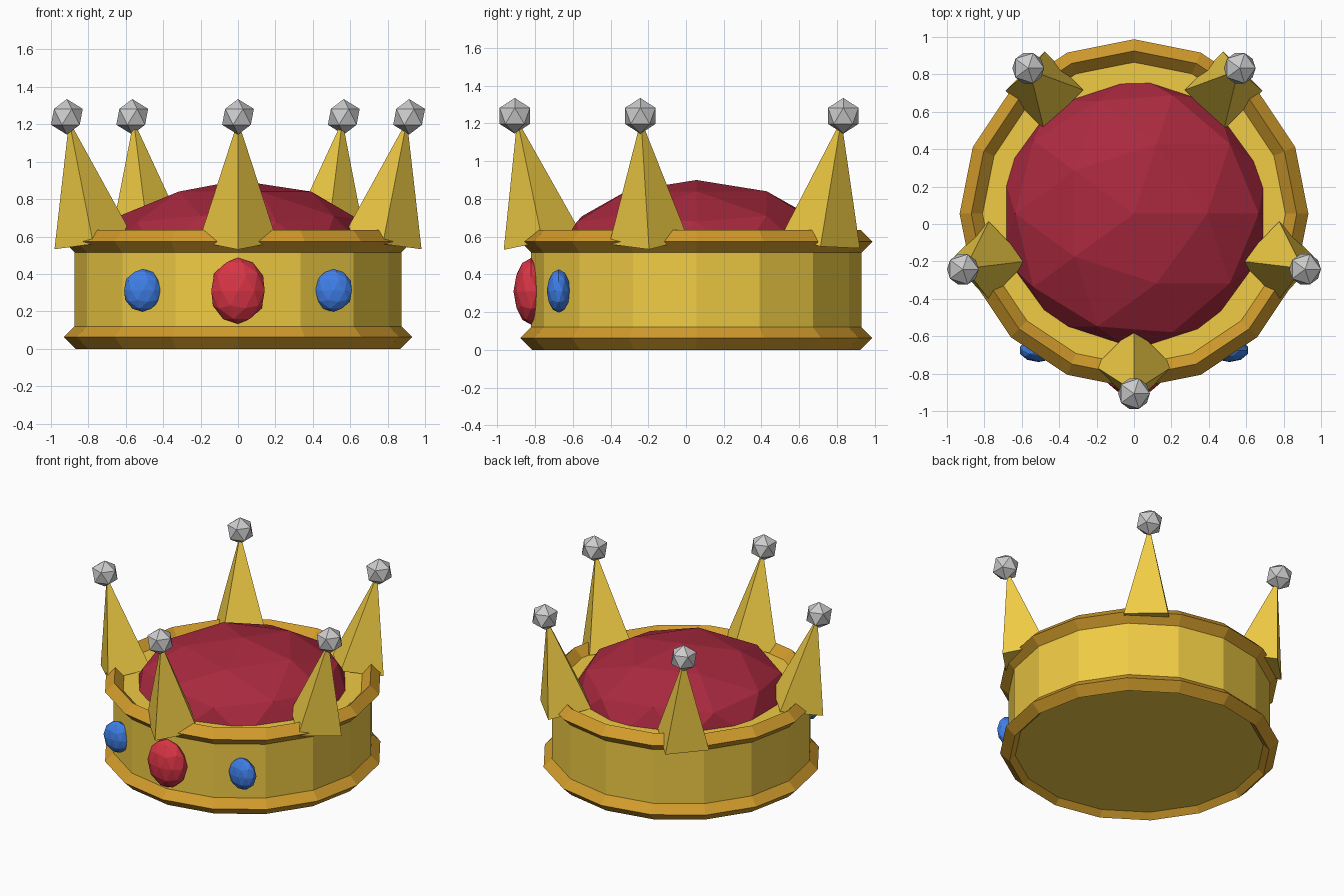
import bpy
from math import sin, cos, pi, radians
from mathutils import Vector

if "Cube" in bpy.data.objects:
    bpy.data.objects.remove(bpy.data.objects["Cube"])

CY = 0.055          # crown axis sits slightly behind the origin
SIDES = 16


def material(name, r, g, b):
    m = bpy.data.materials.new(name)
    m.diffuse_color = (r, g, b, 1)
    m.use_nodes = True
    m.node_tree.nodes["Principled BSDF"].inputs["Base Color"].default_value = m.diffuse_color
    return m


GOLD = material("gold", 0.87, 0.60, 0.058)
TRIM = material("dark_gold", 0.64, 0.33, 0.025)
VELVET = material("velvet", 0.40, 0.022, 0.05)
RED = material("red_gem", 0.70, 0.035, 0.06)
BLUE = material("blue_gem", 0.05, 0.21, 0.80)
PEARL = material("pearl", 0.95, 0.95, 0.92)


def finish(name, mat):
    ob = bpy.context.object
    ob.name = name
    ob.data.materials.append(mat)
    return ob


def polar(radius, angle, z):
    """Point around the crown axis; angle 0 faces the front."""
    return Vector((radius * sin(angle), CY - radius * cos(angle), z))


def ball(name, mat, loc, scale, subdivisions=2):
    bpy.ops.mesh.primitive_ico_sphere_add(
        subdivisions=subdivisions, radius=1, location=loc)
    ob = finish(name, mat)
    ob.scale = scale
    return ob


# Solid band, slightly recessed into the lower rim
bpy.ops.mesh.primitive_cylinder_add(
    vertices=SIDES, radius=0.875, depth=0.535, location=(0, CY, 0.3075))
finish("band", GOLD)

# Diamond-section rims
for name, z in (("lower_rim", 0.0625), ("upper_rim", 0.573)):
    bpy.ops.mesh.primitive_torus_add(
        major_segments=SIDES, minor_segments=4,
        major_radius=0.87, minor_radius=0.0625, location=(0, CY, z))
    finish(name, TRIM)

# Velvet cushion
ball("cushion", VELVET, (0, CY, 0.5), (0.745, 0.745, 0.4))

# Five four-sided spikes leaning straight outward, each topped by a pearl
TILT, HEIGHT = 0.205, 0.66
for i in range(5):
    a = i * 2 * pi / 5
    base = polar(0.815, a, 0.573)
    axis = Vector((sin(a) * sin(TILT), -cos(a) * sin(TILT), cos(TILT)))
    bpy.ops.mesh.primitive_cone_add(
        vertices=4, radius1=0.21, radius2=0, depth=HEIGHT,
        location=base + axis * HEIGHT / 2,
        rotation=axis.to_track_quat('Z', 'Y').to_euler())
    spike = finish(f"spike_{i + 1}", GOLD)
    # lean without twisting about the spike's own axis
    spike.rotation_euler = Vector((0, 0, 1)).rotation_difference(axis).to_euler()
    ball(f"pearl_{i + 1}", PEARL, polar(0.962, a, 1.24), (0.095,) * 3, 1)

# Front gems
ball("centre_gem", RED, polar(0.875, 0, 0.31), (0.15, 0.094, 0.177))
for name, side in (("left_gem", -1), ("right_gem", 1)):
    ball(name, BLUE, (side * 0.51, -0.675, 0.312), (0.104, 0.063, 0.115))
